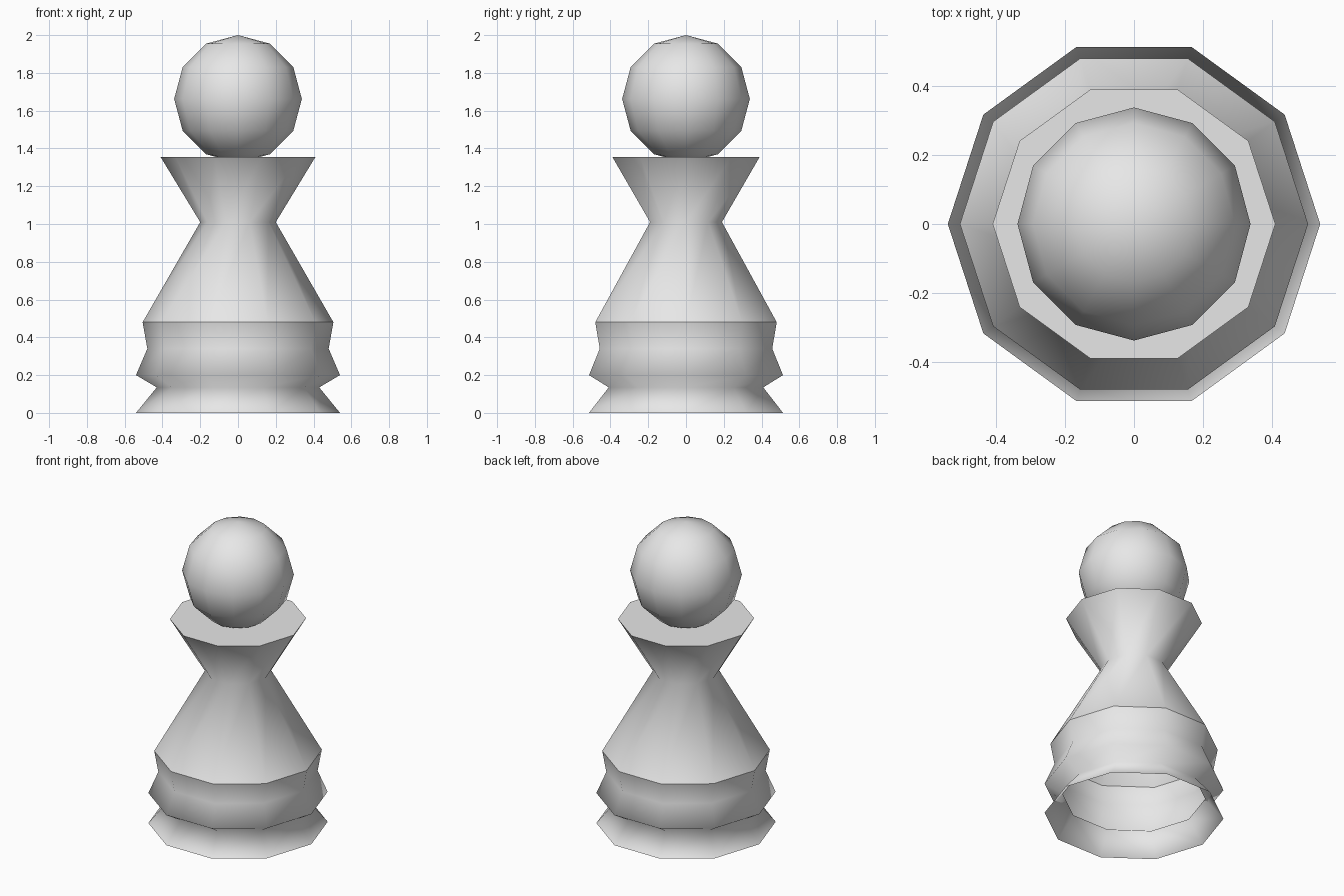
import bpy
import bmesh
from math import cos, sin, tau

SIDES = 10

cube = bpy.data.objects.get("Cube")
if cube:
    bpy.data.objects.remove(cube, do_unlink=True)

grey = bpy.data.materials.new("light_grey")
grey.use_nodes = True
grey.diffuse_color = (0.8, 0.8, 0.8, 1)
grey.node_tree.nodes["Principled BSDF"].inputs["Base Color"].default_value = (0.8, 0.8, 0.8, 1)


def finish(bm, name):
    """Turn a bmesh into a smooth shaded, coloured object."""
    for face in bm.faces:
        face.smooth = True
    mesh = bpy.data.meshes.new(name)
    bm.to_mesh(mesh)
    bm.free()
    mesh.materials.append(grey)
    obj = bpy.data.objects.new(name, mesh)
    bpy.context.collection.objects.link(obj)
    return obj


def lathe(name, profile, sharp_rings, cap_top):
    """Spin a (radius, height) profile; the underside stays open."""
    bm = bmesh.new()
    rings = [[bm.verts.new((r * cos(tau * i / SIDES), r * sin(tau * i / SIDES), z))
              for i in range(SIDES)] for r, z in profile]
    for low, high in zip(rings, rings[1:]):
        for i in range(SIDES):
            j = (i + 1) % SIDES
            bm.faces.new((low[i], low[j], high[j], high[i]))
    if cap_top:
        bm.faces.new(rings[-1])
    for k in sharp_rings:
        for i in range(SIDES):
            edge = bm.edges.get((rings[k][i], rings[k][(i + 1) % SIDES]))
            edge.smooth = False
    return finish(bm, name)


# Hollow body: flared foot, waisted base band, tapering stem and flat collar
lathe("body",
      [(0.54, 0), (0.43, 0.135), (0.54, 0.2), (0.48, 0.34),
       (0.505, 0.48), (0.2, 1.01), (0.41, 1.355)],
      sharp_rings=(4, 6), cap_top=True)

# Round head, sunk slightly into the collar
bm = bmesh.new()
bmesh.ops.create_uvsphere(bm, u_segments=12, v_segments=6, radius=0.338)
head = finish(bm, "head")
head.location.z = 1.662
